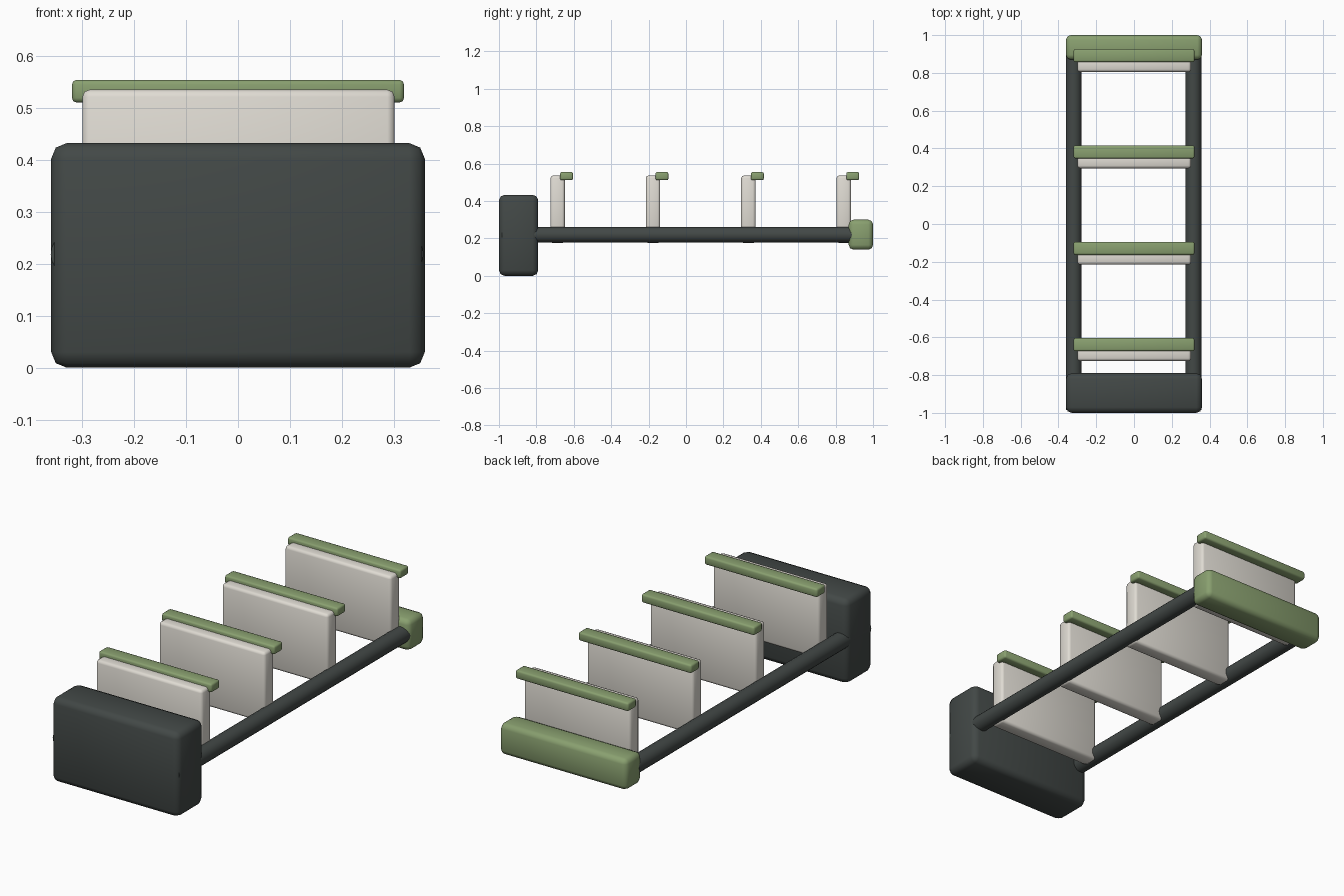
import bpy
import math

if "Cube" in bpy.data.objects:
    bpy.data.objects.remove(bpy.data.objects["Cube"])


def material(name, rgb):
    m = bpy.data.materials.new(name)
    m.diffuse_color = (*rgb, 1)
    m.use_nodes = True
    m.node_tree.nodes["Principled BSDF"].inputs["Base Color"].default_value = m.diffuse_color
    return m


DARK = material("charcoal", (0.055, 0.065, 0.062))
CREAM = material("cream", (0.74, 0.71, 0.65))
GREEN = material("sage", (0.25, 0.35, 0.16))


def finish(ob, name, mat):
    ob.name = name
    ob.data.materials.append(mat)
    bpy.ops.object.shade_smooth_by_angle(angle=math.radians(50))
    return ob


def rounded_box(name, lo, hi, bevel, mat):
    """Box between two corners with two-segment rounded edges."""
    bpy.ops.mesh.primitive_cube_add(
        size=1, location=[(a + b) / 2 for a, b in zip(lo, hi)])
    ob = bpy.context.object
    ob.scale = [b - a for a, b in zip(lo, hi)]
    bpy.ops.object.transform_apply(location=False, rotation=False, scale=True)
    mod = ob.modifiers.new("rounding", 'BEVEL')
    mod.width, mod.segments = bevel, 2
    bpy.ops.object.modifier_apply(modifier="rounding")
    return finish(ob, name, mat)


# Heavy front block and green rear crossbar
rounded_box("front_block", (-0.36, -1.0, 0.0), (0.36, -0.79, 0.433), 0.03, DARK)
rounded_box("rear_crossbar", (-0.36, 0.87, 0.14), (0.36, 1.0, 0.30), 0.025, GREEN)

# Two round side rails, reaching into the block and crossbar
for side, x in (("left", -0.319), ("right", 0.315)):
    y0, y1 = -0.985, 0.893
    bpy.ops.mesh.primitive_cylinder_add(
        vertices=20, radius=0.042, depth=y1 - y0,
        location=(x, (y0 + y1) / 2, 0.219), rotation=(math.pi / 2, 0, 0))
    finish(bpy.context.object, side + "_rail", DARK)

# Upright panels, each with a green cap strip behind its top edge
for i in range(4):
    y = -0.685 + i * 0.51
    rounded_box(f"panel_{i + 1}", (-0.30, y - 0.04, 0.175), (0.302, y + 0.037, 0.536),
                0.014, CREAM)
    rounded_box(f"cap_strip_{i + 1}", (-0.32, y + 0.012, 0.511), (0.32, y + 0.081, 0.555),
                0.009, GREEN)
